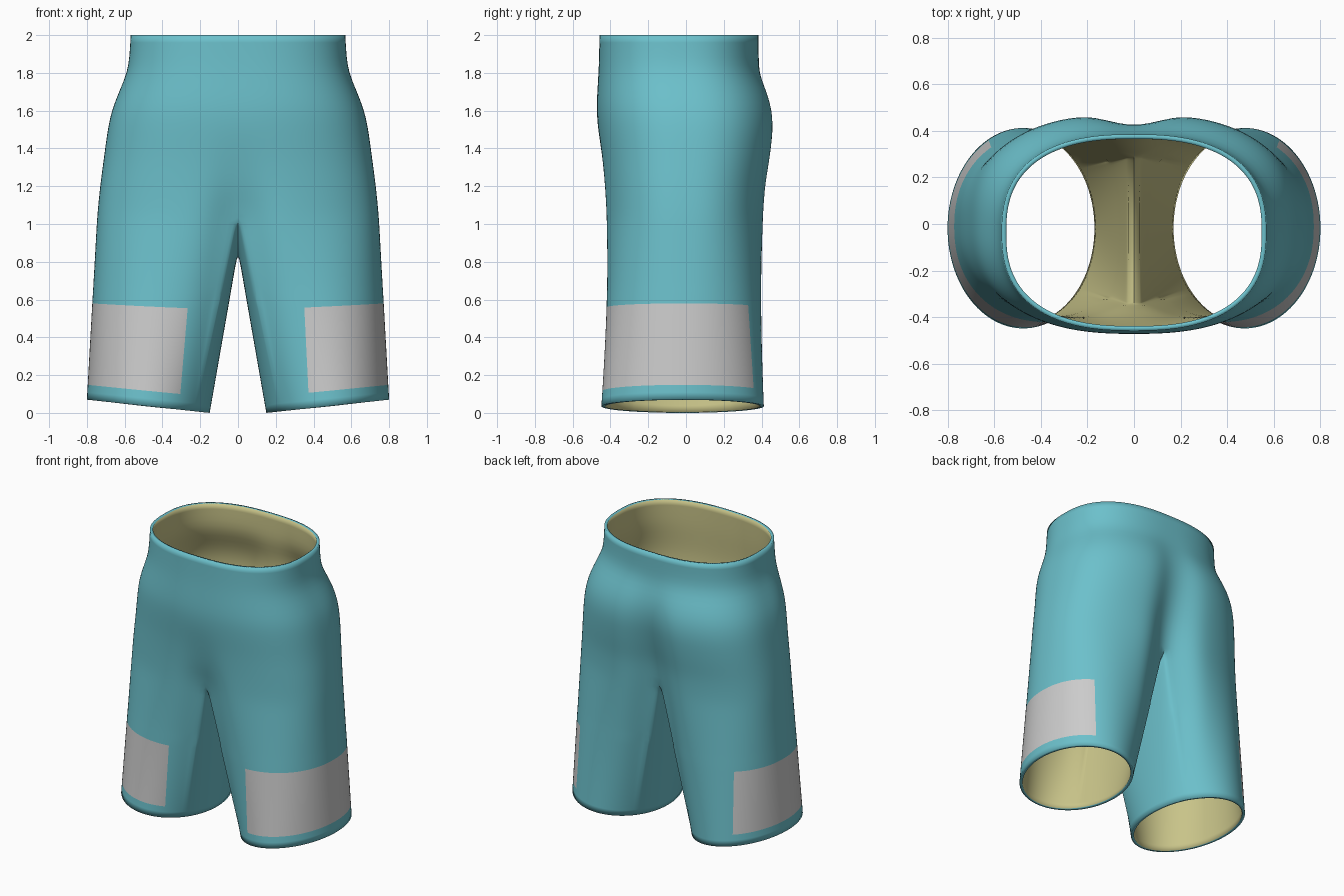
import bpy, bmesh
from math import sin, cos, pi, radians, exp

if "Cube" in bpy.data.objects:
    bpy.data.objects.remove(bpy.data.objects["Cube"])

STEP = 2.5                 # degrees between columns
SPAN = 140                 # outer arc of each leg runs -SPAN..SPAN, 0 = outward
N_OUT = int(2 * SPAN / STEP) + 1
N_IN = int((360 - 2 * SPAN) / STEP) - 1
LEG_ROWS, TORSO_ROWS = 25, 24
SPLIT_Z = 1.05

# z, half width, front y, back y, front crease depth, back crease depth
TORSO = [
    (1.05, .745, -.435, .425, .07, .12),
    (1.20, .730, -.440, .435, .03, .10),
    (1.35, .710, -.450, .460, .01, .08),
    (1.50, .690, -.466, .478, .00, .06),
    (1.60, .670, -.474, .472, .00, .045),
    (1.70, .630, -.470, .442, .00, .025),
    (1.80, .586, -.463, .390, .00, .005),
    (1.85, .577, -.461, .385, .00, .00),
    (2.00, .568, -.458, .385, .00, .00),
]


def lerp(a, b, t):
    return a + (b - a) * t


def section(z):
    """Torso measurements at a given height."""
    for lo, hi in zip(TORSO, TORSO[1:]):
        if z <= hi[0] + 1e-6:
            t = (z - lo[0]) / (hi[0] - lo[0])
            return [lerp(p, q, t) for p, q in zip(lo, hi)][1:]


def spow(v, p):
    return abs(v) ** p * (1 if v >= 0 else -1)


def torso_arc(z):
    """Half of the torso outline, front centre to back centre."""
    a, yf, yb, cf, cb = section(z)
    mid, half = (yf + yb) / 2, (yb - yf) / 2
    pts = []
    for j in range(N_OUT):
        phi = lerp(-pi / 2, pi / 2, j / (N_OUT - 1))
        x = a * spow(cos(phi), 2 / 2.5) if 0 < j < N_OUT - 1 else 0
        y = mid + half * spow(sin(phi), 2 / 2.5)
        dip = exp(-(x / .14) ** 2)
        y += cf * dip if phi < 0 else -cb * dip
        pts.append((x, y, z))
    return pts


def split_ring():
    """Torso outline closed by the curved crotch seam."""
    ring = torso_arc(SPLIT_Z)
    yf, yb = ring[0][1], ring[-1][1]
    for k in range(1, N_IN + 1):
        v = sin(pi / 2 * (1 - 2 * k / (N_IN + 1)))
        y = lerp(yf, yb, (v + 1) / 2)
        ring.append((0, y, .855 + (SPLIT_Z - .855) * abs(v) ** 2.5))
    return ring


def hem_ring():
    """Slanted oval at the bottom of a leg."""
    ring = []
    for j in range(N_OUT + N_IN):
        t = radians(-SPAN + j * STEP)
        x = .475 + .325 * cos(t)
        ring.append((x, -.018 + .43 * sin(t), .07 * (x - .15) / .65))
    return ring


bm = bmesh.new()


def bridge(r0, r1, closed, mat=lambda j: 0):
    n = len(r0)
    for j in range(n if closed else n - 1):
        k = (j + 1) % n
        f = bm.faces.new((r0[j], r0[k], r1[k], r1[j]))
        f.material_index = mat(j)
        f.smooth = True


def build_half(side, patch_from, patch_to):
    def add(pts):
        return [bm.verts.new((side * x, y, z)) for x, y, z in pts]

    # torso
    rows = [add(torso_arc(lerp(2, SPLIT_Z, i / TORSO_ROWS))) for i in range(TORSO_ROWS)]
    top, hem = split_ring(), hem_ring()
    legs = [add([tuple(lerp(p, q, i / LEG_ROWS) for p, q in zip(a, b))
                 for a, b in zip(top, hem)]) for i in range(LEG_ROWS + 1)]
    rows.append(legs[0][:N_OUT])
    for r0, r1 in zip(rows, rows[1:]):
        bridge(r0, r1, False)

    # leg, with the grey patch wrapped round the outside
    for i, (r0, r1) in enumerate(zip(legs, legs[1:])):
        def mat(j):
            t = -SPAN + j * STEP
            return int(12 <= i < 23 and patch_from <= t < patch_to)
        bridge(r0, r1, True, mat)


build_half(1, -107.5, 62.5)
build_half(-1, -120, 62.5)
bmesh.ops.remove_doubles(bm, verts=bm.verts, dist=.0005)

# soften the crotch and hip transitions
for _ in range(6):
    inner = [v for v in bm.verts if not v.is_boundary and v.co.z > .62]
    bmesh.ops.smooth_vert(bm, verts=inner, factor=.5,
                          use_axis_x=True, use_axis_y=True, use_axis_z=True)

# normals outward
bmesh.ops.recalc_face_normals(bm, faces=bm.faces)
outer = max(bm.faces, key=lambda f: f.calc_center_median().x)
if outer.normal.x < 0:
    bmesh.ops.reverse_faces(bm, faces=bm.faces)

mesh = bpy.data.meshes.new("shorts")
bm.to_mesh(mesh)
bm.free()
shorts = bpy.data.objects.new("shorts", mesh)
bpy.context.collection.objects.link(shorts)


def colour(name, rgb):
    m = bpy.data.materials.new(name)
    m.diffuse_color = (*rgb, 1)
    m.use_nodes = True
    m.node_tree.nodes["Principled BSDF"].inputs["Base Color"].default_value = m.diffuse_color
    return m


# fabric, plain grey patch, lining (twice, one per outside slot)
lining = colour("lining", (.58, .55, .25))
for m in (colour("fabric", (.15, .53, .6)), None, lining, lining):
    mesh.materials.append(m)

# cloth thickness
solid = shorts.modifiers.new("thickness", 'SOLIDIFY')
solid.thickness = .02
solid.offset = -1
solid.material_offset = 2
solid.material_offset_rim = 0

bpy.context.view_layer.objects.active = shorts
shorts.select_set(True)
bpy.ops.object.shade_smooth_by_angle(angle=radians(45))
